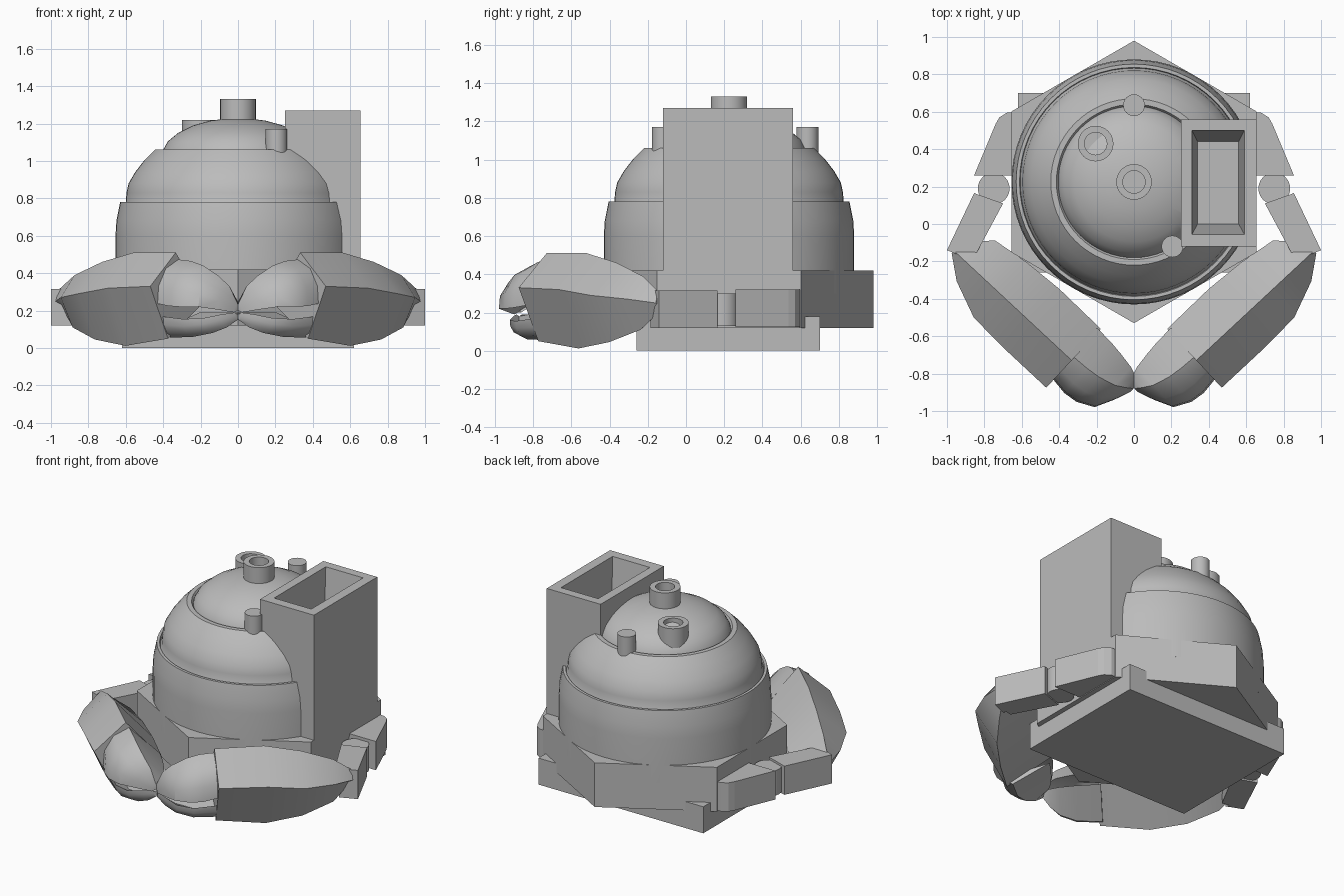
import bpy, bmesh, math
from mathutils import Vector

cube = bpy.data.objects.get("Cube")
if cube:
    bpy.data.objects.remove(cube, do_unlink=True)

grey = bpy.data.materials.new("plain grey")
grey.use_nodes = True
grey.diffuse_color = (0.5, 0.5, 0.5, 1)
grey.node_tree.nodes["Principled BSDF"].inputs["Base Color"].default_value = (0.5, 0.5, 0.5, 1)


def finish(name, bm, smooth=None):
    bmesh.ops.recalc_face_normals(bm, faces=bm.faces)
    mesh = bpy.data.meshes.new(name)
    bm.to_mesh(mesh)
    bm.free()
    mesh.materials.append(grey)
    obj = bpy.data.objects.new(name, mesh)
    bpy.context.collection.objects.link(obj)
    if smooth:
        bpy.ops.object.select_all(action='DESELECT')
        obj.select_set(True)
        bpy.context.view_layer.objects.active = obj
        bpy.ops.object.shade_smooth_by_angle(angle=math.radians(smooth))
    return obj


def loft(name, rings, smooth=None, side=1):
    """Skin a stack of equal-length rings and cap both ends."""
    bm = bmesh.new()
    rows = [[bm.verts.new((side * x, y, z)) for x, y, z in ring] for ring in rings]
    for a, b in zip(rows, rows[1:]):
        for i in range(len(a)):
            j = (i + 1) % len(a)
            bm.faces.new((a[i], a[j], b[j], b[i]))
    bm.faces.new(rows[0])
    bm.faces.new(rows[-1])
    return finish(name, bm, smooth)


def prism(name, outline, low, high, smooth=None, side=1):
    return loft(name, [[(x, y, z) for x, y in outline] for z in (low, high)], smooth, side)


def rect(x0, x1, y0, y1):
    return [(x0, y0), (x1, y0), (x1, y1), (x0, y1)]


def circle(cx, cy, r, count, start=0.0):
    turn = 2 * math.pi / count
    return [(cx + r * math.cos(start + turn * i), cy + r * math.sin(start + turn * i))
            for i in range(count)]


def lathe(name, profile, cx, cy, steps=64, smooth=30):
    """Revolve (radius, height) points that start and end on the axis."""
    bm = bmesh.new()
    verts = [bm.verts.new((cx + r, cy, z)) for r, z in profile]
    edges = [bm.edges.new(pair) for pair in zip(verts, verts[1:])]
    bmesh.ops.spin(bm, geom=verts + edges, cent=(cx, cy, 0), axis=(0, 0, 1),
                   angle=2 * math.pi, steps=steps)
    bmesh.ops.remove_doubles(bm, verts=bm.verts, dist=0.0005)
    return finish(name, bm, smooth)


MID = 0.225  # y of the body axis

# Base plate and hexagonal body
prism("base_plate", rect(-0.62, 0.62, -0.26, 0.70), 0, 0.18)
prism("hexagon_body", circle(0, MID, 0.755, 6, math.pi / 2), 0.12, 0.42)

# Stepped dome
dome = lathe("stepped_dome", [
    (0, 0.3), (0.655, 0.3), (0.655, 0.6), (0.65, 0.68), (0.63, 0.78),
    (0.612, 0.78), (0.608, 0.765), (0.6, 0.78), (0.596, 0.83), (0.585, 0.88),
    (0.55, 0.94), (0.5, 1.005), (0.445, 1.06), (0.415, 1.06), (0.405, 1.045),
    (0.4, 1.06), (0.375, 1.105), (0.32, 1.15), (0.24, 1.19), (0.15, 1.215), (0, 1.235)],
    0, MID)

# Clear the dome out of the chimney shaft
cutter = prism("shaft_cutter", rect(0.27, 0.64, -0.1, 0.54), 0.6, 1.4)
cutter.hide_render = True
mod = dome.modifiers.new("shaft", 'BOOLEAN')
mod.operation = 'DIFFERENCE'
mod.solver = 'EXACT'
mod.object = cutter
bpy.context.view_layer.objects.active = dome
bpy.ops.object.modifier_apply(modifier=mod.name)
bpy.data.objects.remove(cutter, do_unlink=True)

# Chimney with a tapered well
outer, mouth = rect(0.25, 0.655, -0.12, 0.56), rect(0.31, 0.59, -0.055, 0.5)
floor = rect(0.34, 0.56, 0.0, 0.44)
loft("chimney", [[(x, y, z) for x, y in shape] for shape, z in
                 ((outer, 0.3), (outer, 1.27), (mouth, 1.27), (floor, 0.9))])

# Hollow pipes and solid studs on the dome
for name, x, y, top in (("top_pipe", 0, MID, 1.33), ("side_pipe", -0.205, 0.43, 1.22)):
    lathe(name, [(0, 1.08), (0.095, 1.08), (0.095, top), (0.06, top),
                 (0.06, top - 0.06), (0, top - 0.06)], x, y, 32)
for name, x, y in (("back_stud", 0, 0.635), ("front_stud", 0.205, -0.12)):
    lathe(name, [(0, 0.95), (0.058, 0.95), (0.058, 1.17), (0, 1.17)], x, y, 24)

# Claw frame: s runs from the elbow to the tip, v points outward
ELBOW = Vector((0.87, -0.12))
ALONG = Vector((-0.73, -0.68))
OUT = Vector((0.68, -0.73))


def section(s, points):
    ring = []
    for v, z in points:
        p = ELBOW + ALONG * s + OUT * v
        ring.append((p.x, p.y, z))
    return ring


# Palm rows: s, outer v, inner v, top, outer ridge height, bottom
PALM = [(-0.05, 0.10, 0.02, 0.31, 0.25, 0.22), (0.07, 0.19, -0.11, 0.39, 0.27, 0.11),
        (0.27, 0.27, -0.14, 0.46, 0.29, 0.045), (0.5, 0.28, -0.155, 0.51, 0.32, 0.012),
        (0.81, 0.28, -0.15, 0.51, 0.33, 0.05)]
# Upper finger rows: s, outer v, crest v, inner v, crest height, outer height, arch, inner height
UPPER = [(0.79, 0.22, 0.06, -0.14, 0.475, 0.24, 0.31, 0.27),
         (0.9, 0.235, 0.055, -0.135, 0.465, 0.225, 0.31, 0.27),
         (0.98, 0.225, 0.045, -0.125, 0.44, 0.22, 0.3, 0.26),
         (1.07, 0.18, 0.02, -0.11, 0.385, 0.22, 0.275, 0.25),
         (1.12, 0.08, -0.01, -0.09, 0.33, 0.205, 0.24, 0.23),
         (1.155, -0.01, -0.035, -0.06, 0.24, 0.19, 0.2, 0.2)]
# Lower finger rows in the same order, with the crest pointing down
LOWER = [(0.79, 0.18, 0.1, -0.13, 0.055, 0.17, 0.12, 0.19),
         (0.95, 0.17, 0.09, -0.12, 0.06, 0.155, 0.12, 0.19),
         (1.05, 0.12, 0.05, -0.105, 0.08, 0.16, 0.14, 0.19),
         (1.11, 0.04, 0.0, -0.085, 0.11, 0.18, 0.16, 0.19),
         (1.15, -0.02, -0.04, -0.06, 0.15, 0.19, 0.18, 0.19)]


def finger(name, rows, side):
    """Crescent section: bulged outer skin, flat inner slope, arched inside."""
    rings = []
    for s, o, c, i, crest, edge, arch, rim in rows:
        rings.append(section(s, [
            (o, edge), (o * 0.95 + c * 0.05, edge * 0.6 + crest * 0.4),
            (o * 0.6 + c * 0.4, edge * 0.2 + crest * 0.8), (c, crest),
            (i, rim), (c, arch)]))
    loft(name, rings, 35, side)


SHOULDER = [(0.6, 0.26), (0.855, 0.26), (0.74, 0.535), (0.72, 0.57), (0.68, 0.595),
            (0.6, 0.6)]
FOREARM = [(0.70, 0.11), (0.855, 0.165), (1.0, -0.14), (0.89, -0.185), (0.9, -0.16),
           (0.85, -0.17)]

for label, side in (("left", 1), ("right", -1)):
    # Arm
    prism(label + "_shoulder", SHOULDER, 0.125, 0.32, side=side)
    prism(label + "_joint", circle(0.75, 0.19, 0.085, 24), 0.13, 0.3, 30, side)
    prism(label + "_forearm", FOREARM, 0.12, 0.315, side=side)
    # Claw
    loft(label + "_palm", [section(s, [
        (o, ridge), (min(0.08, o - 0.02), top), (i, 0.25), (o * 0.5, low)])
        for s, o, i, top, ridge, low in PALM], 25, side)
    finger(label + "_upper_finger", UPPER, side)
    finger(label + "_lower_finger", LOWER, side)
